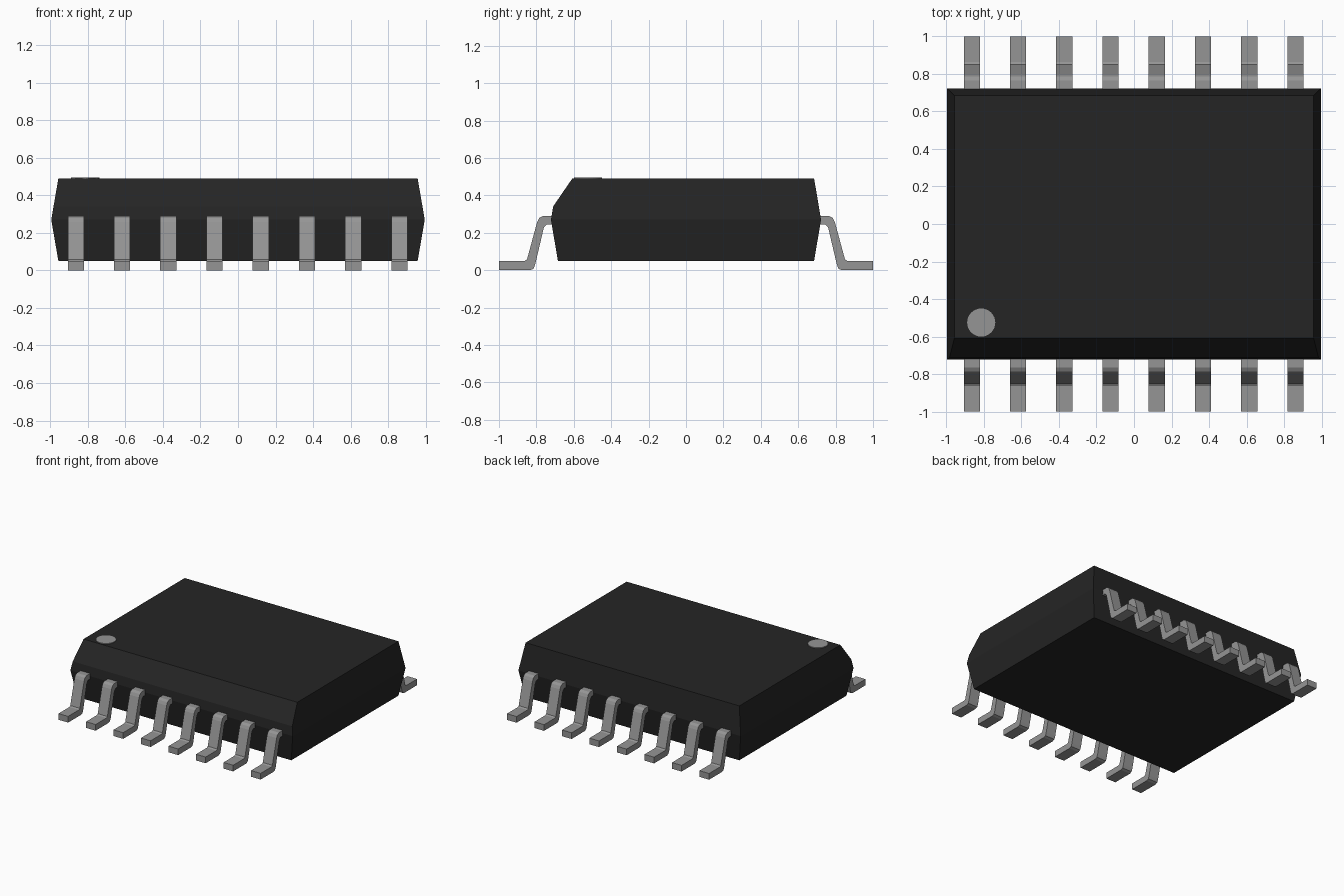
import bpy, bmesh
from mathutils import Vector

cube = bpy.data.objects.get("Cube")
if cube:
    bpy.data.objects.remove(cube, do_unlink=True)


def material(name, color):
    m = bpy.data.materials.new(name)
    m.use_nodes = True
    m.diffuse_color = color
    m.node_tree.nodes["Principled BSDF"].inputs["Base Color"].default_value = color
    return m


black = material("black plastic", (0.018, 0.018, 0.018, 1))
grey = material("grey metal", (0.30, 0.30, 0.30, 1))


def finish(name, bm, mat):
    bmesh.ops.recalc_face_normals(bm, faces=bm.faces)
    mesh = bpy.data.meshes.new(name)
    bm.to_mesh(mesh)
    bm.free()
    mesh.materials.append(mat)
    obj = bpy.data.objects.new(name, mesh)
    bpy.context.collection.objects.link(obj)
    return obj


# Package body: three stacked rectangles, widest at the lead line
bm = bmesh.new()
rings = []
for hx, hy, z in ((0.957, 0.685, 0.05), (0.995, 0.722, 0.27), (0.957, 0.685, 0.49)):
    rings.append([bm.verts.new((sx * hx, sy * hy, z))
                  for sx, sy in ((-1, -1), (1, -1), (1, 1), (-1, 1))])
for low, high in zip(rings, rings[1:]):
    for i in range(4):
        j = (i + 1) % 4
        bm.faces.new((low[i], low[j], high[j], high[i]))
bm.faces.new(rings[0][::-1])
bm.faces.new(rings[-1])
# Sloping chamfer along the front top edge
cut = bmesh.ops.bisect_plane(bm, geom=bm.verts[:] + bm.edges[:] + bm.faces[:],
                             plane_co=Vector((0, -0.608, 0.49)),
                             plane_no=Vector((0, -0.15, 0.103)), clear_outer=True)
bmesh.ops.holes_fill(bm, edges=[e for e in cut["geom_cut"] if isinstance(e, bmesh.types.BMEdge)])
finish("package_body", bm, black)

# Pin one marker: thin disc on the top
bm = bmesh.new()
bmesh.ops.create_cone(bm, cap_ends=True, segments=32, radius1=0.075, radius2=0.075, depth=0.008)
bmesh.ops.translate(bm, verts=bm.verts, vec=(-0.814, -0.525, 0.492))
finish("pin_one_marker", bm, grey)

# Gull-wing leads: side profile (distance from centre, height) extruded in x
PROFILE = ((0.68, 0.29), (0.765, 0.29), (0.785, 0.279), (0.796, 0.257),
           (0.850, 0.058), (0.862, 0.05), (1.0, 0.05), (1.0, 0.005),
           (0.834, 0.005), (0.815, 0.013), (0.806, 0.032), (0.760, 0.228),
           (0.744, 0.245), (0.68, 0.245))
HALF_WIDTH = 0.043


def lead(name, x, side):
    bm = bmesh.new()
    face = bm.faces.new([bm.verts.new((x - HALF_WIDTH, side * d, max(0, z - 0.005) if z < 0.02 else z))
                         for d, z in PROFILE])
    out = bmesh.ops.extrude_face_region(bm, geom=[face])
    moved = [v for v in out["geom"] if isinstance(v, bmesh.types.BMVert)]
    bmesh.ops.translate(bm, verts=moved, vec=(2 * HALF_WIDTH, 0, 0))
    finish(name, bm, grey)


for i in range(8):
    x = (i - 3.5) * 0.2463 - 0.002
    lead(f"front_lead_{i + 1}", x, -1)
    lead(f"back_lead_{i + 1}", x, 1)
